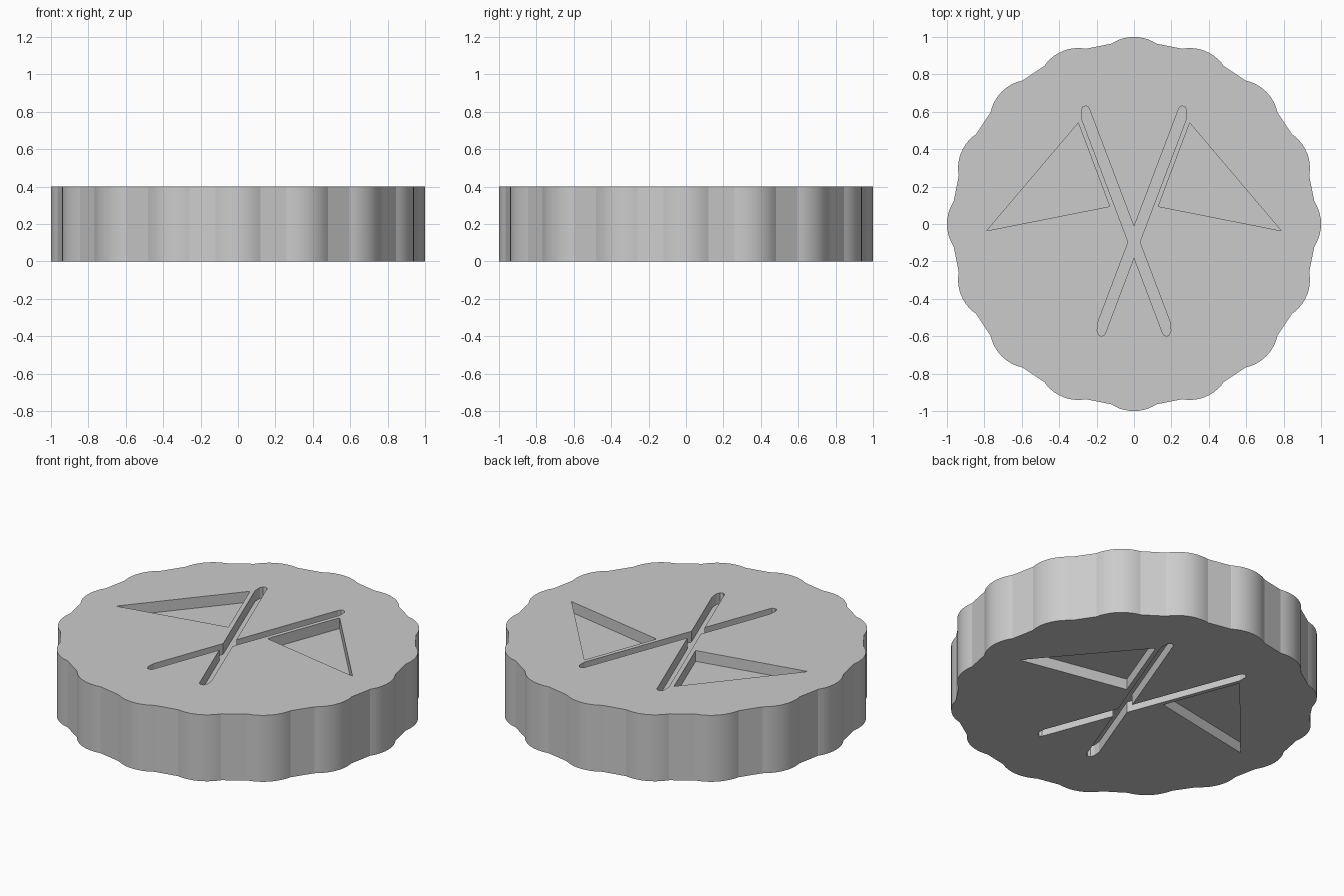
import bpy, bmesh, math

if "Cube" in bpy.data.objects:
    bpy.data.objects.remove(bpy.data.objects["Cube"])

HEIGHT, DEPTH = 0.4, 0.065
LOBES, LOBE_R, LOBE_HALF = 16, 0.22, 0.12

grey = bpy.data.materials.new("plain grey")
grey.diffuse_color = (0.6, 0.6, 0.6, 1)
grey.use_nodes = True
grey.node_tree.nodes["Principled BSDF"].inputs["Base Color"].default_value = grey.diffuse_color


def prism(name, outline, z0, z1):
    """Extrude a flat outline between two heights."""
    bm = bmesh.new()
    face = bm.faces.new([bm.verts.new((x, y, z0)) for x, y in outline])
    ext = bmesh.ops.extrude_face_region(bm, geom=[face], use_keep_orig=True)
    for v in ext["geom"]:
        if isinstance(v, bmesh.types.BMVert):
            v.co.z = z1
    bmesh.ops.recalc_face_normals(bm, faces=bm.faces[:])
    me = bpy.data.meshes.new(name)
    bm.to_mesh(me)
    bm.free()
    me.materials.append(grey)
    ob = bpy.data.objects.new(name, me)
    bpy.context.collection.objects.link(ob)
    return ob


# Scalloped rim: sixteen arcs joined by short straight lines
rim = []
half_angle = math.asin(LOBE_HALF / LOBE_R)
for i in range(LOBES):
    a = 2 * math.pi * i / LOBES
    for k in range(11):
        t = a + half_angle * (k / 5 - 1)
        rim.append(((1 - LOBE_R) * math.cos(a) + LOBE_R * math.cos(t),
                    (1 - LOBE_R) * math.sin(a) + LOBE_R * math.sin(t)))
disc = prism("scalloped_disc", rim, 0, HEIGHT)

# Engraved shapes for one flag; the other is its mirror image
pole = [(0.233, 0.60), (0.238, 0.615), (0.247, 0.628), (0.258, 0.631),
        (0.272, 0.627), (0.281, 0.61), (0.281, 0.565),
        (-0.15, -0.575), (-0.158, -0.592), (-0.172, -0.60),
        (-0.188, -0.594), (-0.197, -0.57), (-0.193, -0.525)]
pennant = [(0.298, 0.54), (0.13, 0.094), (0.787, -0.036)]

# Cut the shallow pockets into the top and the underside
bpy.context.view_layer.objects.active = disc
for z0, z1 in ((HEIGHT - DEPTH, HEIGHT + 0.1), (-0.1, DEPTH)):
    for shape in (pole, pennant):
        for side in (1, -1):
            cutter = prism("pocket_cutter", [(side * x, y) for x, y in shape], z0, z1)
            cutter.hide_render = True
            mod = disc.modifiers.new("pocket", "BOOLEAN")
            mod.operation = "DIFFERENCE"
            mod.solver = "EXACT"
            mod.object = cutter
            bpy.ops.object.modifier_apply(modifier=mod.name)
            bpy.data.objects.remove(cutter, do_unlink=True)

# Smooth the lobes, keep creases sharp
bpy.ops.object.select_all(action="DESELECT")
disc.select_set(True)
bpy.ops.object.shade_smooth_by_angle(angle=math.radians(15))
